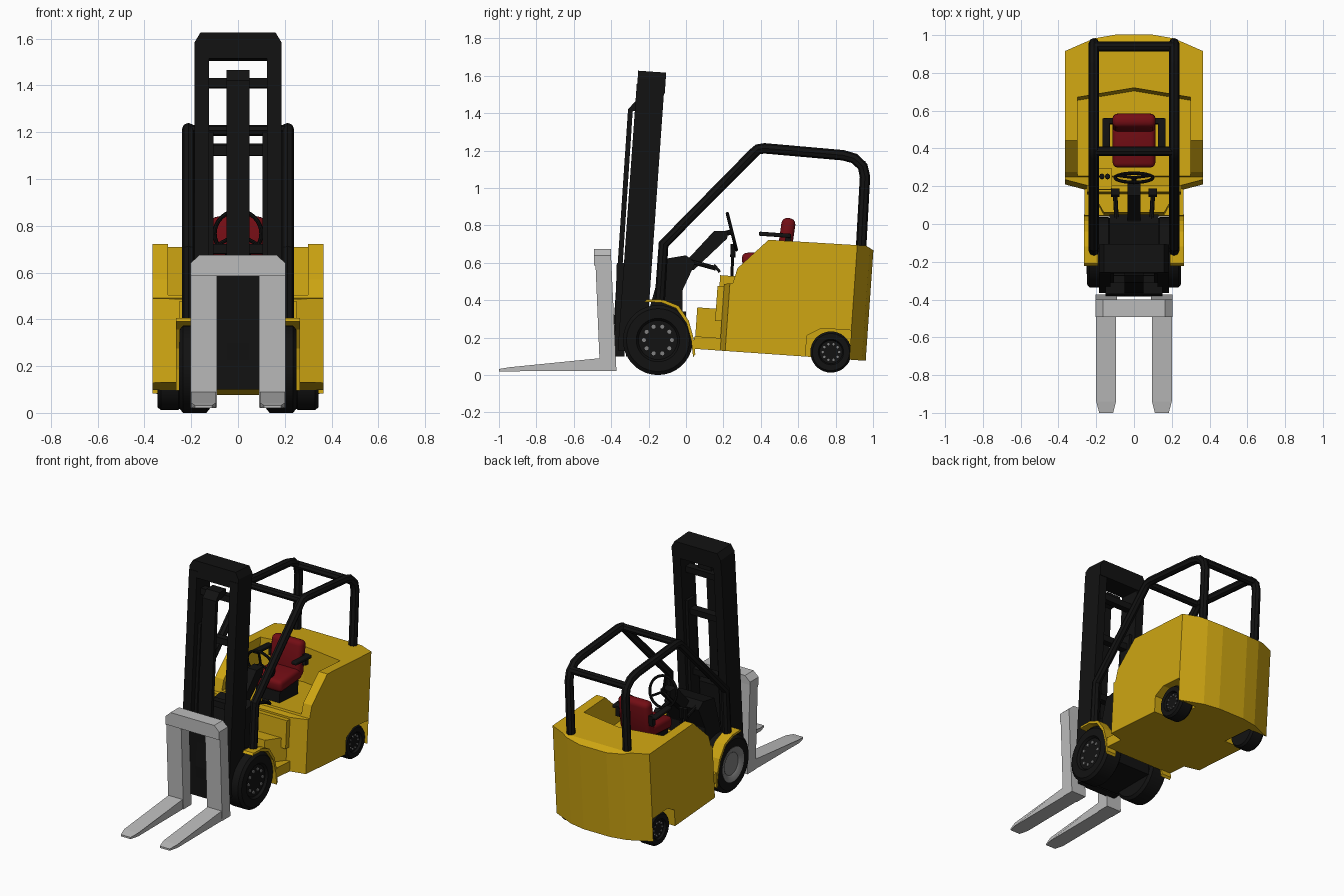
import bpy, bmesh, math
from mathutils import Matrix, Vector

if "Cube" in bpy.data.objects:
    bpy.data.objects.remove(bpy.data.objects["Cube"])

TILT = math.radians(-4)


def material(name, rgb):
    m = bpy.data.materials.new(name)
    m.use_nodes = True
    m.diffuse_color = (*rgb, 1)
    m.node_tree.nodes["Principled BSDF"].inputs["Base Color"].default_value = (*rgb, 1)
    return m


YELLOW = material("yellow_paint", (0.62, 0.38, 0.006))
BLACK = material("black_metal", (0.006, 0.006, 0.006))
GREY = material("fork_steel", (0.5, 0.5, 0.5))
RED = material("red_seat", (0.17, 0.004, 0.007))
HUB = material("hub_grey", (0.22, 0.22, 0.22))


def finish(name, bm, mat, smooth=False, rx=0.0):
    bmesh.ops.recalc_face_normals(bm, faces=bm.faces)
    if rx:
        bm.transform(Matrix.Rotation(rx, 4, 'X'))
    me = bpy.data.meshes.new(name)
    bm.to_mesh(me)
    bm.free()
    ob = bpy.data.objects.new(name, me)
    bpy.context.collection.objects.link(ob)
    me.materials.append(mat)
    if smooth:
        shade(ob)
    return ob


def shade(ob):
    bpy.ops.object.select_all(action='DESELECT')
    ob.select_set(True)
    bpy.context.view_layer.objects.active = ob
    bpy.ops.object.shade_smooth_by_angle(angle=math.radians(35))


def prism(name, pts, lo, hi, mat, axis='X', rx=0.0):
    """Extrude a (y, z) outline along x, a (x, z) one along y or a (x, y) one along z."""
    place = {'X': lambda p: (lo, p[0], p[1]), 'Y': lambda p: (p[0], lo, p[1]),
             'Z': lambda p: (p[0], p[1], lo)}[axis]
    bm = bmesh.new()
    face = bm.faces.new([bm.verts.new(place(p)) for p in pts])
    new = bmesh.ops.extrude_face_region(bm, geom=[face])["geom"]
    step = Vector([(hi - lo) * (a == axis) for a in "XYZ"])
    bmesh.ops.translate(bm, vec=step, verts=[v for v in new if isinstance(v, bmesh.types.BMVert)])
    return finish(name, bm, mat, rx=rx)


def box(name, centre, size, mat, rx=0.0, bevel=0.0):
    bm = bmesh.new()
    bmesh.ops.create_cube(bm, size=1)
    bm.transform(Matrix.Translation(centre) @ Matrix.Rotation(rx, 4, 'X')
                 @ Matrix.Diagonal((*size, 1)))
    if bevel:
        bmesh.ops.bevel(bm, geom=bm.edges[:], offset=bevel, segments=3, profile=0.5, affect='EDGES')
    return finish(name, bm, mat, smooth=bevel > 0)


def lathe(name, pts, centre, side, mat, steps=36):
    """Spin an (x, radius) outline about the x axis."""
    bm = bmesh.new()
    vs = [bm.verts.new((side * x, 0, r)) for x, r in pts]
    edges = [bm.edges.new(pair) for pair in zip(vs, vs[1:])]
    bmesh.ops.spin(bm, geom=vs + edges, cent=(0, 0, 0), axis=(1, 0, 0),
                   angle=math.tau, steps=steps)
    bmesh.ops.remove_doubles(bm, verts=bm.verts, dist=1e-4)
    bm.transform(Matrix.Translation(centre))
    return finish(name, bm, mat, smooth=True)


def tube(name, pts, radius, mat=None):
    cu = bpy.data.curves.new(name, 'CURVE')
    cu.dimensions = '3D'
    cu.bevel_depth, cu.bevel_resolution, cu.use_fill_caps = radius, 2, True
    sp = cu.splines.new('POLY')
    sp.points.add(len(pts) - 1)
    for p, co in zip(sp.points, pts):
        p.co = (*co, 1)
    cu.materials.append(mat or BLACK)
    ob = bpy.data.objects.new(name, cu)
    bpy.context.collection.objects.link(ob)
    bpy.ops.object.select_all(action='DESELECT')
    ob.select_set(True)
    bpy.context.view_layer.objects.active = ob
    bpy.ops.object.convert(target='MESH')
    shade(bpy.context.view_layer.objects.active)


def carve(ob, cutter, operation):
    mod = ob.modifiers.new("cut", 'BOOLEAN')
    mod.operation, mod.object, mod.solver = operation, cutter, 'EXACT'
    bpy.context.view_layer.update()
    me = bpy.data.meshes.new_from_object(ob.evaluated_get(bpy.context.evaluated_depsgraph_get()))
    ob.modifiers.clear()
    ob.data = me
    bpy.data.objects.remove(cutter)


# Main body: side profile trimmed by plan outline, cockpit and rear wheel wells
body = prism("body", [(.17, .143), (.17, .5), (.215, .507), (.235, .589), (.39, .752),
                      (.912, .757), (.953, .735), (.953, .143)], -.365, .365, YELLOW, rx=TILT)
half = [(.25, .17), (.365, .2), (.365, .865), (.21, .933), (.1, .953)]
plan = half + [(-x, y) for x, y in reversed(half)]
carve(body, prism("plan_cutter", plan, 0, 1, YELLOW, 'Z', TILT), 'INTERSECT')
carve(body, prism("cockpit_cutter", [(-.3, -.1), (.3, -.1), (.3, .62), (0, .67), (-.3, .62)],
                  .52, 1, YELLOW, 'Z', TILT), 'DIFFERENCE')
for s in (-1, 1):
    carve(body, prism("well_cutter", [(.63, 0), (.63, .255), (.705, .3), (.865, .3), (.865, 0)],
                      s * .22, s * .5, YELLOW, rx=TILT), 'DIFFERENCE')

# Stepped floor ahead of the body
prism("floor_block", [(-.16, .035), (.16, .035), (.245, .19), (-.245, .19)],
      .143, .365, YELLOW, 'Z', TILT)
prism("floor_riser", [(.135, .3), (.135, .488), (.25, .488), (.25, .3)], -.25, .25, YELLOW, rx=TILT)
prism("side_step", [(.03, .143), (.03, .21), (.2, .21), (.2, .143)], -.262, .262, YELLOW, rx=TILT)
box("control_box", (-.152, .235, .49), (.07, .11, .08), YELLOW, TILT)

# Wheels, fenders and axle
arc = [(-.21, .405), (-.12, .402), (-.04, .37), (.015, .29), (.04, .2), (.05, .11)]
for s, side in ((1, "left"), (-1, "right")):
    for label, y, r, x0, x1 in (("front", -.15, .187, .12, .25), ("rear", .775, .11, .24, .345)):
        c = (0, y, r + (.013 if label == "rear" else 0))
        lathe(f"{label}_{side}_wheel",
              [(x0, 0), (x0, r * .9), (x0 + .015, r), (x1 - .015, r), (x1, r * .9),
               (x1, r * .62), (x1 - .015, r * .56), (x1 - .015, 0)], c, s, BLACK)
        if label == "front" and s < 0:
            lathe("front_right_rim", [(x1 - .014, 0), (x1 - .014, r * .4), (x1 - .006, r * .45),
                                      (x1 + .002, r * .62), (x1 - .01, r * .62)], c, s, HUB)
            continue
        for i in range(10):
            a = math.tau * i / 10
            d = (0, y + .4 * r * math.cos(a), c[2] + .4 * r * math.sin(a))
            lathe(f"{label}_{side}_bolt_{i}", [(x1 - .015, r * .06), (x1 - .008, r * .06),
                                               (x1 - .008, 0)], d, s, HUB, 8)
    prism(f"{side}_fender", arc + [(y - .012, z - .014) for y, z in reversed(arc)],
          s * .19, s * .265, YELLOW)
box("axle_housing", (0, -.16, .22), (.26, .32, .24), BLACK)

# Mast: rails, top, crossbars, lift column and carriage
for s, side in ((1, "left"), (-1, "right")):
    prism(f"{side}_mast_rail", [(-.263, 1.56), (-.115, 1.55), (-.215, .13), (-.365, .13)],
          s * .125, s * .185, BLACK)
    prism(f"{side}_inner_rail", [(-.25, 1.2), (-.17, 1.2), (-.23, .13), (-.33, .13)],
          s * .105, s * .126, BLACK)
top = [(-.185, 1.51), (-.185, 1.58), (-.16, 1.622), (.16, 1.622), (.185, 1.58), (.185, 1.51)]
prism("mast_top", top, -.26, -.11, BLACK, 'Y').data.transform(
    Matrix.Translation((0, -.185, 1.56)) @ Matrix.Rotation(TILT, 4, 'X')
    @ Matrix.Translation((0, .185, -1.56)))
for i, (y, z) in enumerate(((-.2, 1.41), (-.22, 1.12), (-.25, .7))):
    box(f"mast_crossbar_{i}", (0, y, z), (.26, .05, .042), BLACK, TILT)
prism("lift_column", [(-.27, 1.465), (-.31, 1.42), (-.385, .3), (-.375, .1), (-.345, .1),
                      (-.358, .3), (-.285, 1.41), (-.2, 1.43), (-.2, 1.465)], -.05, .05, BLACK)
prism("carriage", [(-.37, .6), (-.31, .6), (-.33, .1), (-.385, .1)], -.15, .15, BLACK)

# Forks
for s, side in ((1, "left"), (-1, "right")):
    prism(f"{side}_fork_shank", [(-.485, .62), (-.4, .62), (-.372, .022), (-.46, .022)],
          s * .09, s * .203, GREY)
    fork = prism(f"{side}_fork_blade", [(-.46, .022), (-.46, .09), (-.94, .042), (-1, .032),
                                        (-1, .02), (-.94, .02)], s * .095, s * .2, GREY)
    for v in fork.data.vertices:
        if v.co.y < -.98:
            v.co.x = s * (.147 + (abs(v.co.x) - .147) * .7)
prism("fork_crossbar", [(-.203, .585), (-.203, .64), (-.165, .675), (.165, .675), (.203, .64),
                        (.203, .585)], -.492, -.4, GREY, 'Y')

# Overhead guard
path = [(-.14, .4), (-.12, .7), (.36, 1.185), (.385, 1.207), (.42, 1.212), (.84, 1.175),
        (.9, 1.158), (.945, 1.115), (.957, 1.06), (.935, .66)]
for s, side in ((1, "left"), (-1, "right")):
    tube(f"{side}_guard_rail", [(s * .212, y, z) for y, z in path], .028)
tube("front_guard_bar", [(-.212, .385, 1.207), (.212, .385, 1.207)], .024)
tube("rear_guard_bar", [(-.212, .94, 1.125), (.212, .94, 1.125)], .026)

# Cowl, steering gear, pedals and levers
prism("cowl", [(-.2, .34), (-.12, .62), (.0, .64), (.05, .6), (-.02, .45), (-.02, .34)],
      -.13, .13, BLACK)
prism("steering_console", [(-.06, .6), (.02, .63), (.15, .77), (.225, .77), (.22, .73),
                           (.04, .56)], -.035, .035, BLACK)
tube("steering_shaft", [(0, .18, .75), (0, .245, .765)], .014)
bpy.ops.mesh.primitive_torus_add(major_radius=.1, minor_radius=.009, major_segments=32,
                                 minor_segments=8, location=(0, .245, .767),
                                 rotation=(math.radians(-76), 0, 0))
wheel = bpy.context.object
wheel.name = "steering_wheel"
wheel.data.materials.append(BLACK)
shade(wheel)
for i in range(3):
    a = math.tau * i / 3 + math.pi / 2
    u, v = math.cos(a) * .1, math.sin(a) * .1
    tube(f"steering_spoke_{i}", [(0, .245, .767), (u, .245 - .24 * v, .767 + .97 * v)], .008)
for s, side in ((1, "left"), (-1, "right")):
    tube(f"{side}_pedal_arm", [(s * .09, -.02, .62), (s * .1, .16, .57)], .012)
    box(f"{side}_pedal", (s * .1, .165, .57), (.045, .05, .015), BLACK, math.radians(-50))
for i, x in enumerate((-.17, -.14)):
    tube(f"lever_{i}", [(x, .245, .5), (x, .25, .68)], .008)
    tube(f"lever_grip_{i}", [(x, .25, .63), (x, .253, .7)], .014)

# Seat
box("seat_mount", (0, .42, .535), (.18, .2, .11), BLACK, TILT)
box("seat_cushion", (0, .42, .62), (.225, .24, .08), RED, math.radians(4), .025)
box("seat_back", (0, .535, .72), (.23, .075, .24), RED, math.radians(-8), .03)
for s, side in ((1, "left"), (-1, "right")):
    box(f"{side}_armrest", (s * .147, .475, .75), (.04, .17, .022), BLACK, TILT, .006)
    box(f"{side}_armrest_bracket", (s * .125, .545, .72), (.03, .03, .07), BLACK, TILT)
